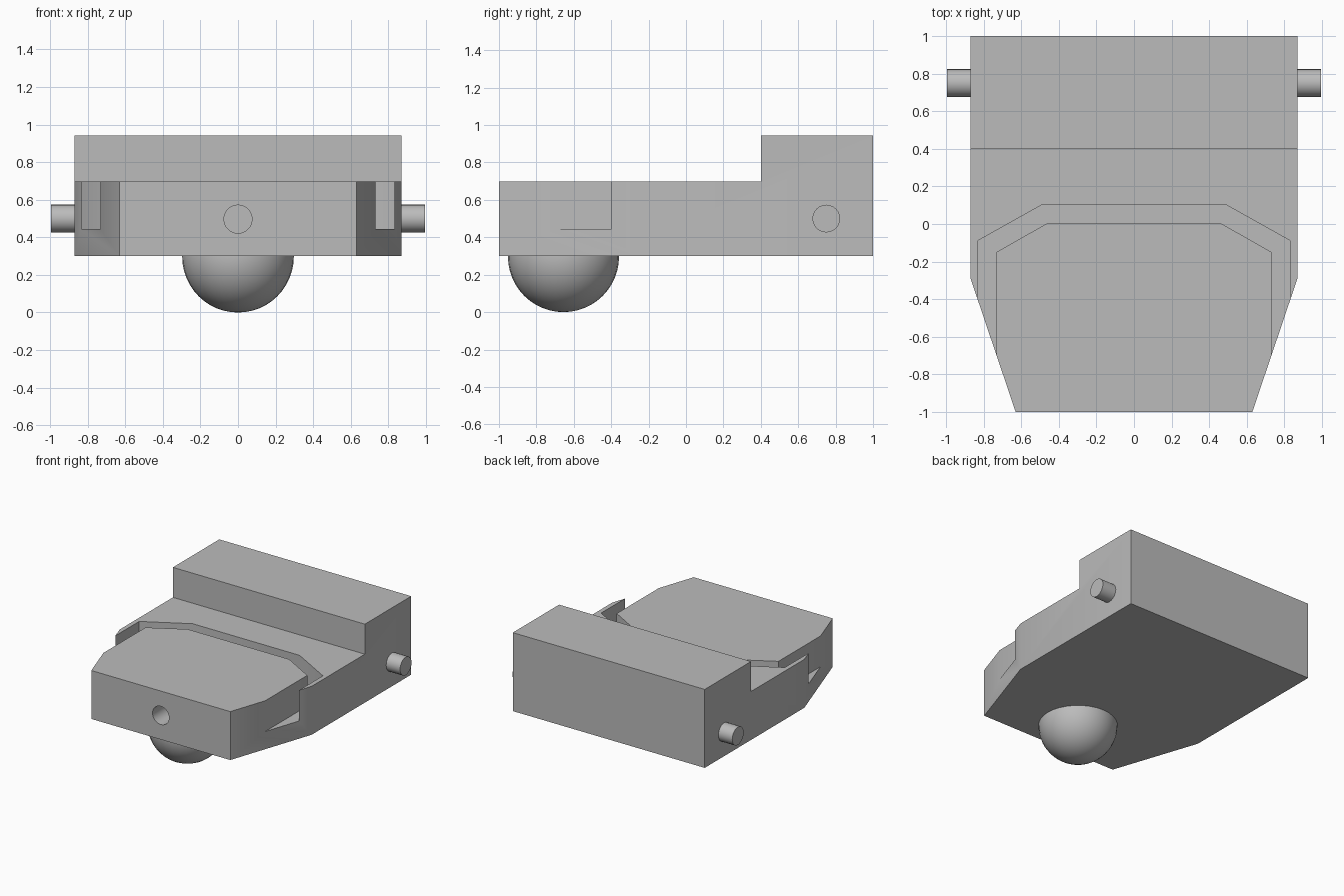
import bpy, bmesh, math
from mathutils import Vector, Matrix

cube = bpy.data.objects.get("Cube")
if cube:
    bpy.data.objects.remove(cube, do_unlink=True)

grey = bpy.data.materials.new("plain_grey")
grey.use_nodes = True
GREY = (0.5, 0.5, 0.5, 1)
grey.diffuse_color = GREY
grey.node_tree.nodes["Principled BSDF"].inputs["Base Color"].default_value = GREY


def make_object(name, bm):
    bmesh.ops.recalc_face_normals(bm, faces=bm.faces)
    mesh = bpy.data.meshes.new(name)
    bm.to_mesh(mesh)
    bm.free()
    mesh.materials.append(grey)
    obj = bpy.data.objects.new(name, mesh)
    bpy.context.collection.objects.link(obj)
    return obj


def prism(name, points, sweep):
    """Extrude a closed outline along a vector."""
    bm = bmesh.new()
    face = bm.faces.new([bm.verts.new(p) for p in points])
    ext = bmesh.ops.extrude_face_region(bm, geom=[face], use_keep_orig=True)
    verts = [g for g in ext["geom"] if isinstance(g, bmesh.types.BMVert)]
    bmesh.ops.translate(bm, verts=verts, vec=Vector(sweep))
    return make_object(name, bm)


def cylinder(name, radius, length, centre, axis):
    bm = bmesh.new()
    bmesh.ops.create_cone(bm, cap_ends=True, segments=24, radius1=radius,
                          radius2=radius, depth=length,
                          matrix=Matrix.Translation(centre) @ Matrix.Rotation(math.pi / 2, 4, axis))
    return make_object(name, bm)


def select_only(obj):
    bpy.ops.object.select_all(action='DESELECT')
    obj.select_set(True)
    bpy.context.view_layer.objects.active = obj


def smooth(obj):
    select_only(obj)
    bpy.ops.object.shade_smooth_by_angle(angle=math.radians(35))


def cut(obj, cutter):
    cutter.hide_render = True
    mod = obj.modifiers.new("cut", 'BOOLEAN')
    mod.operation, mod.solver, mod.object = 'DIFFERENCE', 'EXACT', cutter
    select_only(obj)
    bpy.ops.object.modifier_apply(modifier=mod.name)
    bpy.data.objects.remove(cutter, do_unlink=True)


# Stepped body: side profile swept across the width
W, BOTTOM, DECK, TOP = 0.87, 0.3, 0.697, 0.943
side = [(-1, BOTTOM), (1, BOTTOM), (1, TOP), (0.4, TOP), (0.4, DECK), (-1, DECK)]
body = prism("body", [(-W, y, z) for y, z in side], (2 * W, 0, 0))

# Tapered front corners
for s in (-1, 1):
    corner = [(0.63, -1), (W, -0.29), (W + 0.169, 0.21), (1.3, -1.5), (0.461, -1.5)]
    cut(body, prism("corner_cutter", [(s * x, y, 0.1) for x, y in corner], (0, 0, 1)))

# Angled channel in the deck that runs out through the tapered sides
outer = [(0.833, -1.2), (0.833, -0.09), (0.485, 0.105)]
inner = [(0.46, 0.005), (0.733, -0.15), (0.733, -1.2)]
mirrored = lambda pts: [(-x, y) for x, y in reversed(pts)]
channel = outer + mirrored(outer) + mirrored(inner) + inner
cut(body, prism("channel_cutter", [(x, y, 0.445) for x, y in channel], (0, 0, 0.4)))

# Round socket in the front face
cut(body, cylinder("socket_cutter", 0.075, 0.6, (0, -1, 0.497), 'X'))
smooth(body)

# Side pins
for s, label in ((1, "left"), (-1, "right")):
    smooth(cylinder(label + "_pin", 0.074, 0.127, (s * 0.9325, 0.75, 0.5), 'Y'))

# Dome under the nose
bm = bmesh.new()
bmesh.ops.create_uvsphere(bm, u_segments=32, v_segments=24, radius=0.297)
bmesh.ops.bisect_plane(bm, geom=bm.verts[:] + bm.edges[:] + bm.faces[:],
                       plane_co=(0, 0, 0.005), plane_no=(0, 0, 1), clear_outer=True)
bmesh.ops.translate(bm, verts=bm.verts, vec=(0, -0.655, 0.297))
smooth(make_object("dome_foot", bm))
